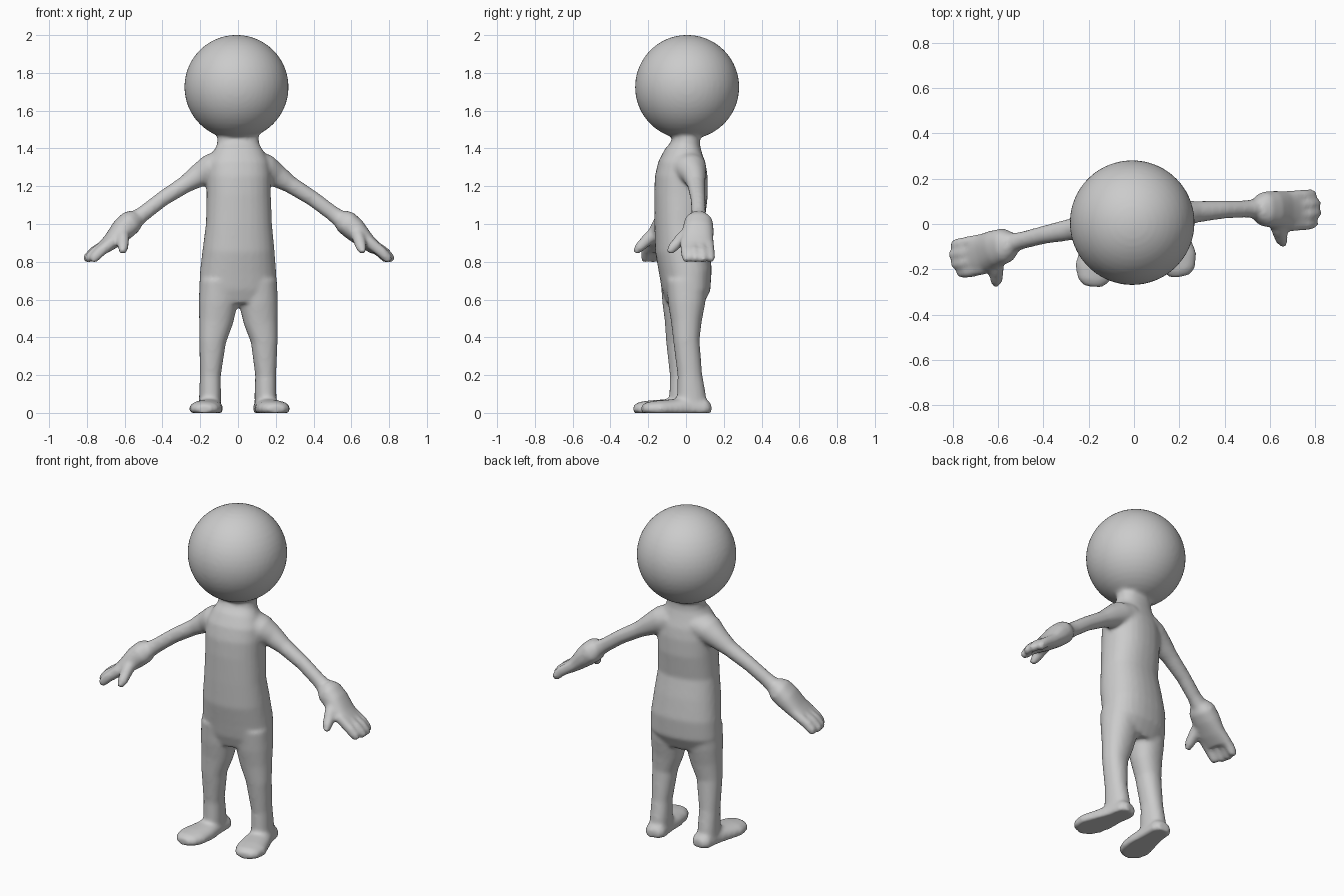
import bpy, bmesh, math
from mathutils import Vector, Matrix

bm = bmesh.new()
YAW = 8          # the whole pose is turned slightly about z
N = 28           # points per cross-section


def spow(v, p):
    return math.copysign(abs(v) ** p, v)


def tube(sections, s=1, ref=(0, 1, 0), power=2.0, yaw=YAW, dy=0.0):
    """Closed loft through (x, y, z, radius across, radius along ref)."""
    pts = [Vector((a[0] * s, a[1], a[2])) for a in sections]
    rot = Matrix.Rotation(math.radians(yaw), 3, 'Z')
    rings = []
    for i, a in enumerate(sections):
        t = (pts[min(i + 1, len(pts) - 1)] - pts[max(i - 1, 0)]).normalized()
        side = Vector(ref)
        side = (side - t * side.dot(t)).normalized()
        other = t.cross(side)
        ring = []
        for k in range(N):
            ang = 2 * math.pi * k / N
            p = (pts[i] + other * a[3] * spow(math.cos(ang), 2 / power)
                 + side * a[4] * spow(math.sin(ang), 2 / power))
            p = rot @ p
            ring.append(bm.verts.new((p.x, p.y + dy, max(p.z, 0))))
        rings.append(ring)
    for r0, r1 in zip(rings, rings[1:]):
        for k in range(N):
            bm.faces.new((r0[k], r0[(k + 1) % N], r1[(k + 1) % N], r1[k]))
    bm.faces.new(rings[0])
    bm.faces.new(rings[-1])


# head
bmesh.ops.create_uvsphere(bm, u_segments=48, v_segments=24, radius=0.276,
                          matrix=Matrix.Translation((-0.008, 0.006, 1.725)))

# torso and neck
tube([(0, -.010, .57, .190, .090), (0, .000, .65, .207, .125),
      (0, -.003, .75, .202, .137), (0, -.022, .87, .190, .140),
      (0, -.035, 1.0, .175, .130), (0, -.027, 1.15, .170, .140),
      (0, -.025, 1.25, .170, .138), (0, -.020, 1.32, .165, .125),
      (0, -.012, 1.38, .135, .100), (0, -.003, 1.42, .112, .078),
      (0, .000, 1.46, .110, .072), (0, .000, 1.53, .110, .075)], power=2.3)

for s in (-1, 1):
    # leg
    tube([(.105, -.010, .70, .100, .110), (.108, -.012, .58, .103, .098),
          (.120, -.015, .48, .090, .080), (.138, -.017, .38, .071, .069),
          (.148, .000, .20, .055, .065), (.148, .008, .10, .057, .076),
          (.150, .010, .03, .058, .080)], s, power=2.2)
    # foot with a flat sole
    tube([(.138, .112, .02, .035, .030), (.142, .085, .02, .060, .055),
          (.150, .000, .02, .064, .065), (.163, -.090, .02, .080, .052),
          (.182, -.170, .02, .088, .046), (.190, -.225, .02, .072, .038),
          (.194, -.255, .02, .042, .022)],
         s, ref=(0, 0, 1), power=2.3, yaw=3, dy=.012 * s)
    # arm
    tube([(.080, -.005, 1.315, .080, .100), (.150, .005, 1.29, .078, .085),
          (.210, .015, 1.255, .062, .062), (.280, .015, 1.21, .046, .048),
          (.400, .008, 1.135, .041, .040), (.500, -.003, 1.06, .041, .038),
          (.580, -.012, 1.00, .050, .050)], s)
    # hand with glove cuff
    tube([(.545, -.010, 1.035, .048, .050), (.575, -.014, 1.01, .064, .076),
          (.620, -.022, .970, .062, .082), (.680, -.035, .910, .045, .085),
          (.735, -.042, .865, .032, .085)], s, power=2.3)
    # fused fingers
    for y, end in ((-.107, .785), (-.065, .805), (-.022, .808), (.020, .795)):
        tube([(.68, y + .005, .91, .030, .027), (end - .03, y, .85, .029, .027),
              (end, y, .818, .026, .024), (end + .012, y, .802, .016, .015)], s)
    # thumb
    tube([(.625, -.050, .97, .040, .040), (.630, -.110, .925, .034, .034),
          (.637, -.160, .875, .029, .027), (.642, -.182, .848, .017, .016)], s)

bmesh.ops.recalc_face_normals(bm, faces=bm.faces)
mesh = bpy.data.meshes.new("figure")
bm.to_mesh(mesh)
bm.free()
figure = bpy.data.objects.new("figure", mesh)
bpy.context.collection.objects.link(figure)

# fuse all parts into one soft skin
rem = figure.modifiers.new("fuse", 'REMESH')
rem.mode = 'VOXEL'
rem.voxel_size = 0.011
rem.use_smooth_shade = True
smo = figure.modifiers.new("soften", 'SMOOTH')
smo.factor = 0.5
smo.iterations = 7
